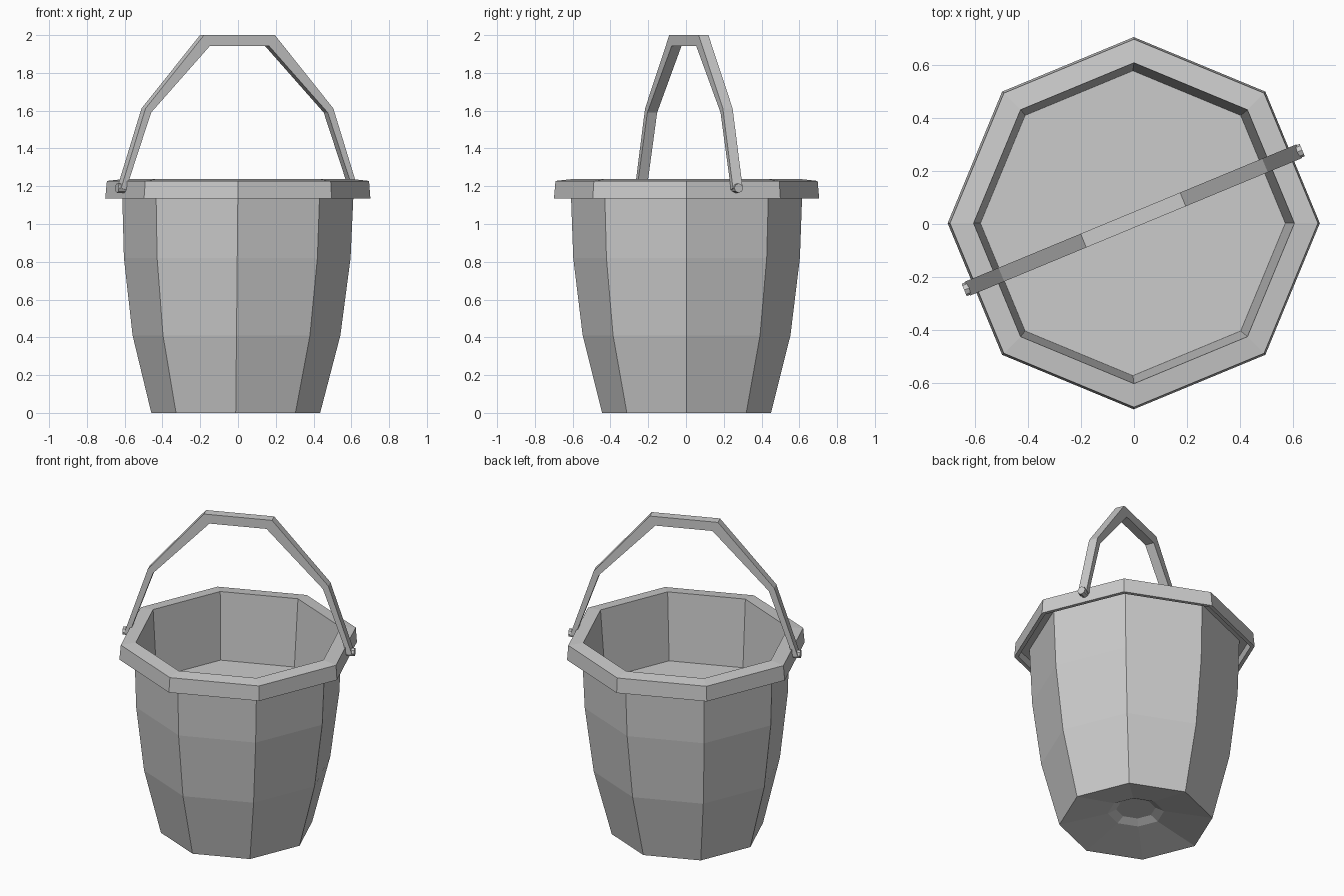
import bpy, bmesh
from math import sin, cos, pi
from mathutils import Matrix, Vector

if "Cube" in bpy.data.objects:
    bpy.data.objects.remove(bpy.data.objects["Cube"])

N = 8


def make_object(name, bm):
    bmesh.ops.recalc_face_normals(bm, faces=bm.faces)
    mesh = bpy.data.meshes.new(name)
    bm.to_mesh(mesh)
    bm.free()
    obj = bpy.data.objects.new(name, mesh)
    bpy.context.collection.objects.link(obj)
    return obj


def lathe(name, profile):
    """Eight-sided turned shell, capped at both ends; axis leans very slightly."""
    bm = bmesh.new()
    rings = []
    for r, z in profile:
        cx = -0.012 * (1 - z / 1.24)
        rings.append([bm.verts.new((cx + r * cos(i * 2 * pi / N),
                                    0.003 + r * sin(i * 2 * pi / N), z)) for i in range(N)])
    for a, b in zip(rings, rings[1:]):
        for i in range(N):
            j = (i + 1) % N
            bm.faces.new((a[i], a[j], b[j], b[i]))
    bm.faces.new(rings[0])
    bm.faces.new(rings[-1])
    return make_object(name, bm)


# Bucket: dished base, curved wall, overhanging hollow rim, inner wall and floor
lathe("bucket_body", [
    (0.115, 0.085), (0.165, 0.06), (0.447, 0.0),
    (0.55, 0.41), (0.60, 0.82), (0.613, 1.18),
    (0.672, 1.18), (0.678, 1.135), (0.702, 1.135), (0.694, 1.228),
    (0.605, 1.238), (0.575, 0.81),
])

# Handle: flat-sided bail swept in a vertical plane, mirrored about its centre
WIDTH = 0.056
outer = [(0.678, 1.19), (0.658, 1.25), (0.538, 1.612), (0.203, 2.0)]
inner = [(0.646, 1.18), (0.630, 1.24), (0.506, 1.59), (0.170, 1.942)]
outer += [(-u, z) for u, z in reversed(outer)]
inner += [(-u, z) for u, z in reversed(inner)]
place = Matrix.Translation((-0.003, 0.015, 0)) @ Matrix.Rotation(pi / 8, 4, 'Z')

bm = bmesh.new()
sections = []
for (uo, zo), (ui, zi) in zip(outer, inner):
    corners = [(uo, -1, zo), (uo, 1, zo), (ui, 1, zi), (ui, -1, zi)]
    sections.append([bm.verts.new(place @ Vector((u, s * WIDTH / 2, z))) for u, s, z in corners])
for a, b in zip(sections, sections[1:]):
    for i in range(4):
        j = (i + 1) % 4
        bm.faces.new((a[i], a[j], b[j], b[i]))
bm.faces.new(sections[0])
bm.faces.new(sections[-1])
make_object("handle", bm)

# Pivot pins joining the handle to the rim
for side, label in ((-1, "left"), (1, "right")):
    bm = bmesh.new()
    bmesh.ops.create_cone(bm, cap_ends=True, segments=8, radius1=0.025, radius2=0.025, depth=0.06,
                          matrix=place @ Matrix.Translation((side * 0.66, 0, 1.19))
                          @ Matrix.Rotation(pi / 2, 4, 'Y'))
    make_object("pivot_pin_" + label, bm)
